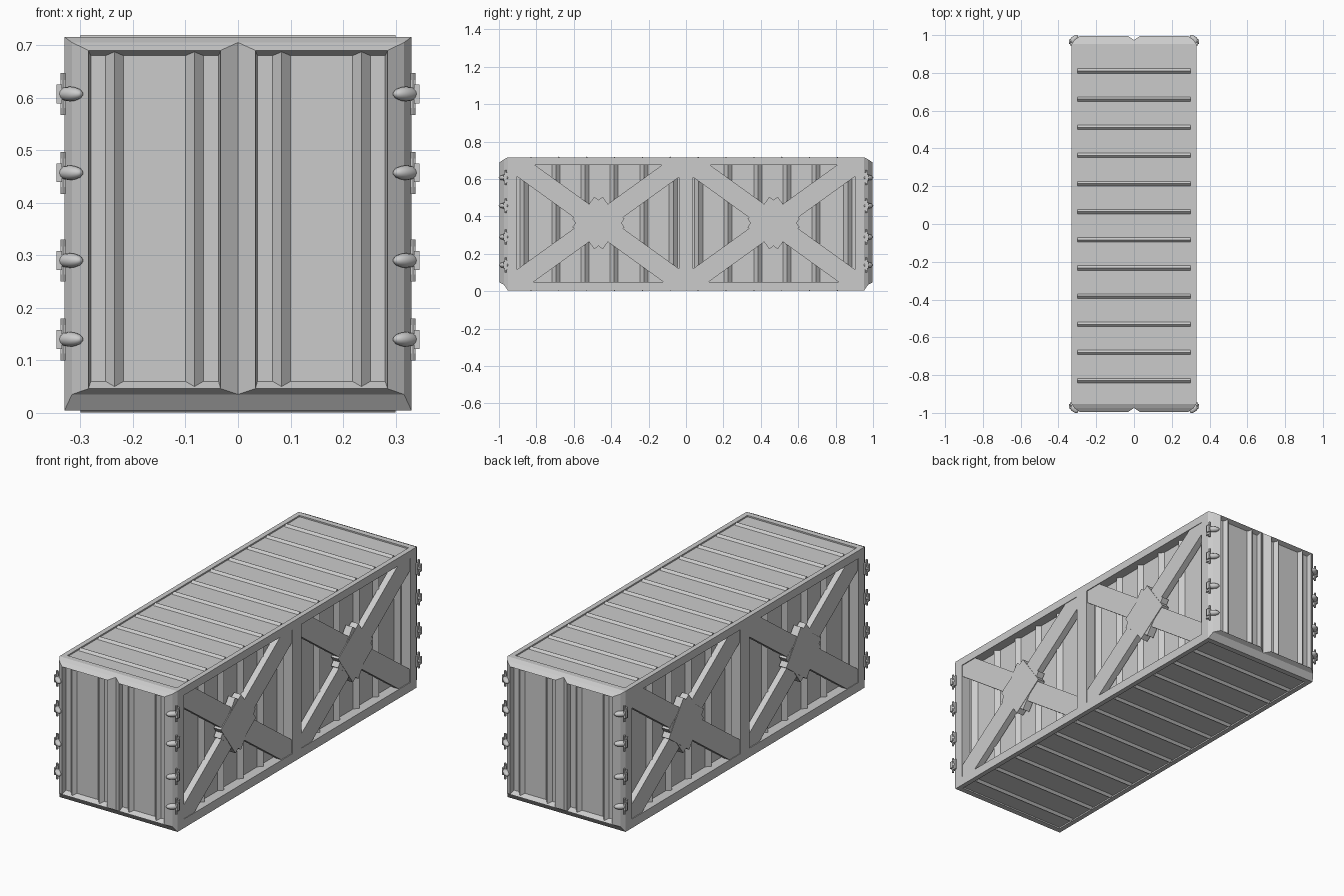
import bpy, bmesh, math
from mathutils import Matrix, Vector

if "Cube" in bpy.data.objects:
    bpy.data.objects.remove(bpy.data.objects["Cube"])

grey = bpy.data.materials.new("light grey metal")
grey.diffuse_color = (0.6, 0.6, 0.6, 1)
grey.use_nodes = True
grey.node_tree.nodes["Principled BSDF"].inputs["Base Color"].default_value = grey.diffuse_color


class Part:
    """Collects pieces into one named object."""
    def __init__(self, name):
        self.name, self.bm = name, bmesh.new()

    def box(self, x, y, z):
        m = Matrix.Translation(((x[0]+x[1])/2, (y[0]+y[1])/2, (z[0]+z[1])/2))
        m = m @ Matrix.Diagonal((abs(x[1]-x[0]), abs(y[1]-y[0]), abs(z[1]-z[0]), 1))
        bmesh.ops.create_cube(self.bm, size=1, matrix=m)

    def loft(self, rings, caps=True):
        vs = [[self.bm.verts.new(p) for p in r] for r in rings]
        n = len(vs[0])
        for a, b in zip(vs, vs[1:]):
            for i in range(n):
                self.bm.faces.new((a[i], a[(i+1) % n], b[(i+1) % n], b[i]))
        if caps:
            self.bm.faces.new(vs[0][::-1])
            self.bm.faces.new(vs[-1])

    def rib(self, start, end, across, out, half, height):
        """Triangular ridge from start to end."""
        across, out = Vector(across)*half, Vector(out)*height
        self.loft([[Vector(p)-across, Vector(p)+out, Vector(p)+across] for p in (start, end)])

    def finish(self, smooth=False):
        bmesh.ops.recalc_face_normals(self.bm, faces=self.bm.faces[:])
        me = bpy.data.meshes.new(self.name)
        self.bm.to_mesh(me)
        self.bm.free()
        me.materials.append(grey)
        for p in me.polygons:
            p.use_smooth = smooth
        ob = bpy.data.objects.new(self.name, me)
        bpy.context.collection.objects.link(ob)
        return ob


def rect(y, x0, x1, z0, z1):
    return [(x0, y, z0), (x1, y, z0), (x1, y, z1), (x0, y, z1)]


# inner shell, roof and floor slabs
p = Part("container_shell")
p.box((-.28, .28), (-.94, .94), (.03, .69))
p.box((-.31, .31), (-.93, .93), (.012, .045))
p.box((-.31, .31), (-.93, .93), (.68, .708))
p.finish()

# roof and floor ribs
for name, z, d in (("roof_ribs", .708, 1), ("floor_ribs", .012, -1)):
    p = Part(name)
    for i in range(12):
        y = .81 - .149*i
        p.rib((-.3, y, z), (.3, y, z), (0, 1, 0), (0, 0, d), .012, .0115)
    p.finish()

# outer frame
p = Part("outer_frame")
for s in (-1, 1):
    for z in ((.005, .05), (.675, .715)):
        p.box((s*.305, s*.33), (-.95, .95), z)
        p.box((s*.275, s*.31), (-.94, .94), (max(z[0], .013), min(z[1], .707)))
    p.box((s*.275, s*.33), (-.037, .037), (.04, .68))
    for e in (-1, 1):
        p.box((s*.275, s*.33), (e*.903, e*.95), (.04, .68))
for e in (-1, 1):
    for z in ((.005, .05), (.675, .715)):
        p.box((-.31, .31), (e*.925, e*.95), z)
p.finish()

# side wall ribs
for s, name in ((1, "right_wall_ribs"), (-1, "left_wall_ribs")):
    p = Part(name)
    for e in (-1, 1):
        for y in (.068, .225, .385, .54, .695, .865):
            p.rib((s*.279, e*y, .045), (s*.279, e*y, .68), (0, 1, 0), (s, 0, 0), .023, .022)
    p.finish()

# cross braces with hub plates
SL, W, H, Y = .72, .065, .32, .44
for s, name in ((1, "right_cross_braces"), (-1, "left_cross_braces")):
    p = Part(name)
    for c in (-.468, .468):
        for d in (-1, 1):
            k = (H - W) / SL
            half = [(Y, SL*Y - W), (Y, H), (k, H)]
            poly = half + [(-a, -b) for a, b in half]
            t = d*math.atan(SL)
            hub = [(.1*(a*math.cos(t) - b*math.sin(t)), .1*(a*math.sin(t) + b*math.cos(t)))
                   for a, b in ((1, 1), (-1, 1), (-1, -1), (1, -1))]
            x1 = .3265 + .0008*d
            p.loft([[(x, c + a*d, .365 + b) for a, b in poly] for x in (s*.295, s*x1)])
            p.loft([[(x, c + a, .365 + b) for a, b in hub] for x in (s*.29, s*(x1 + .0025))])
    p.finish()

# ends: tapered door surround, two doors with raised rims, ribs
for e, end in ((-1, "front"), (1, "back")):
    p = Part(end + "_end_surround")
    p.loft([rect(e*.945, -.33, .33, .005, .715), rect(e*.953, -.33, .33, .005, .715),
            rect(e*.974, -.316, .316, .035, .705)], caps=False)
    p.finish()
    for s, side in ((-1, "left"), (1, "right")):
        p = Part(end + "_" + side + "_door")
        p.loft([rect(e*.945, 0, s*.316, .035, .705),
                rect(e*.974, 0, s*.316, .035, .705),
                rect(e*.996, s*.033, s*.285, .046, .69),
                rect(e*.972, s*.037, s*.28, .06, .68)])
        for x in (.083, .235):
            p.rib((s*x, e*.971, .05), (s*x, e*.971, .688), (1, 0, 0), (0, e, 0), .018, .018)
        p.finish()

# corner hinges: rounded arm, vertical pin, small plates
for e, end in ((-1, "front"), (1, "back")):
    for s, side in ((-1, "left"), (1, "right")):
        arm = Part(end + "_" + side + "_hinge_arms")
        pin = Part(end + "_" + side + "_hinge_pins")
        for z in (.14, .29, .457, .607):
            m = (Matrix.Translation((s*.32, e*.976, z)) @ Matrix.Rotation(-s*e*math.pi/4, 4, 'Z')
                 @ Matrix.Diagonal((.032, .016, .014, 1)))
            m = m @ Matrix.Rotation(math.pi/2, 4, 'Y')
            bmesh.ops.create_uvsphere(arm.bm, u_segments=12, v_segments=8, radius=1, matrix=m)
            bmesh.ops.create_cone(pin.bm, cap_ends=True, segments=8, radius1=.005, radius2=.005,
                                  depth=.08, matrix=Matrix.Translation((s*.333, e*.966, z)))
            pin.box((s*.328, s*.338), (e*.945, e*.968), (z - .027, z + .027))
            pin.box((s*.335, s*.345), (e*.958, e*.976), (z - .018, z + .018))
        arm.finish(smooth=True)
        pin.finish()
